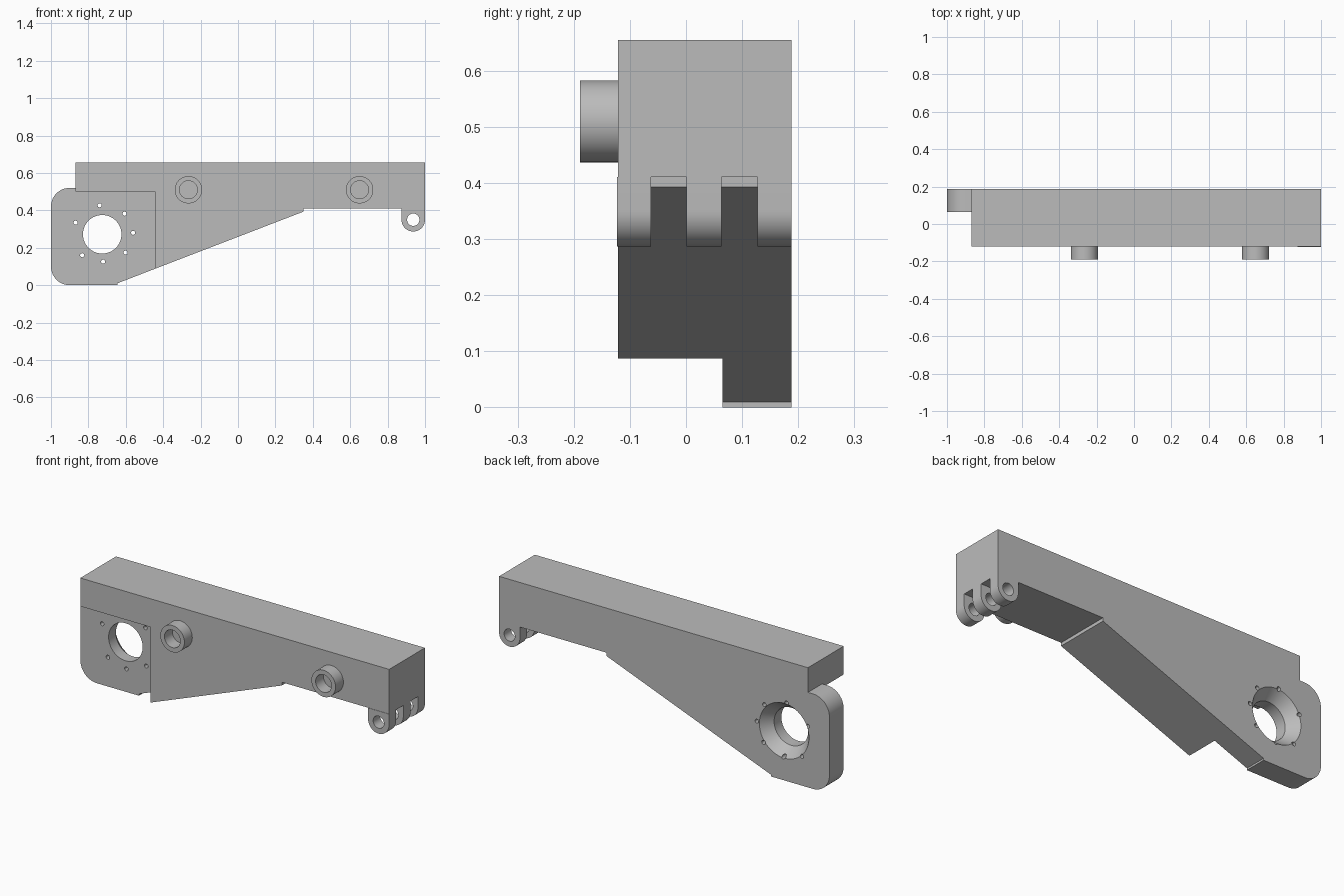
import bpy, bmesh, math
from mathutils import Matrix

if "Cube" in bpy.data.objects:
    bpy.data.objects.remove(bpy.data.objects["Cube"])

grey = bpy.data.materials.new("plain grey")
grey.diffuse_color = (0.5, 0.5, 0.5, 1)
grey.use_nodes = True
grey.node_tree.nodes["Principled BSDF"].inputs["Base Color"].default_value = grey.diffuse_color


def finish(name, bm):
    bmesh.ops.recalc_face_normals(bm, faces=bm.faces)
    me = bpy.data.meshes.new(name)
    bm.to_mesh(me)
    bm.free()
    me.materials.append(grey)
    ob = bpy.data.objects.new(name, me)
    bpy.context.collection.objects.link(ob)
    return ob


def prism(name, pts, y0, y1):
    """Extrude an x-z outline from y0 to y1."""
    bm = bmesh.new()
    face = bm.faces.new([bm.verts.new((x, y0, z)) for x, z in pts])
    ext = bmesh.ops.extrude_face_region(bm, geom=[face])
    verts = [v for v in ext["geom"] if isinstance(v, bmesh.types.BMVert)]
    bmesh.ops.translate(bm, verts=verts, vec=(0, y1 - y0, 0))
    return finish(name, bm)


def rod(name, x, z, y0, y1, r0, r1=None, sides=48):
    """Cylinder or cone along y."""
    bm = bmesh.new()
    m = Matrix.Translation((x, (y0 + y1) / 2, z)) @ Matrix.Rotation(-math.pi / 2, 4, 'X')
    bmesh.ops.create_cone(bm, cap_ends=True, segments=sides, radius1=r0,
                          radius2=r0 if r1 is None else r1, depth=y1 - y0, matrix=m)
    return finish(name, bm)


def cut(ob, cutter):
    mod = ob.modifiers.new("cut", 'BOOLEAN')
    mod.operation, mod.solver, mod.object = 'DIFFERENCE', 'EXACT', cutter
    bpy.context.view_layer.objects.active = ob
    bpy.ops.object.modifier_apply(modifier=mod.name)
    bpy.data.objects.remove(cutter)


def arc(cx, cz, r, a0, a1, n=12):
    return [(cx + r * math.cos(math.radians(a0 + (a1 - a0) * i / n)),
             cz + r * math.sin(math.radians(a0 + (a1 - a0) * i / n))) for i in range(n + 1)]


FRONT, BACK, PLATE = -0.121, 0.188, 0.065

# arm body with rounded mounting plate end
outline = [(-0.87, 0.655), (1, 0.655), (1, 0.411), (0.35, 0.411), (0.35, 0.393),
           (-0.645, 0.01), (-0.645, 0)]
outline += arc(-0.9, 0.1, 0.1, 270, 180) + arc(-0.9, 0.42, 0.1, 180, 90) + [(-0.87, 0.52)]
body = prism("arm_body", outline, FRONT, BACK)

# pocket in front of the mounting plate
cut(body, prism("pocket", [(-1.1, -0.1), (-0.445, -0.1), (-0.445, 0.5), (-0.87, 0.5),
                           (-0.87, 0.6), (-1.1, 0.6)], -0.3, PLATE))

# large bore with a flared rear
CX, CZ = -0.726, 0.272
cut(body, rod("bore", CX, CZ, 0, 0.3, 0.103, sides=64))
cut(body, rod("flare", CX, CZ, 0.128, 0.198, 0.103, 0.158, 64))

# ring of screw holes
for x, z in [(-0.74, 0.427), (-0.606, 0.382), (-0.561, 0.28), (-0.601, 0.174),
             (-0.721, 0.126), (-0.833, 0.16), (-0.868, 0.334)]:
    cut(body, rod("screw_hole", x, z, 0, 0.3, 0.011, sides=16))
parts = [body]

# hollow bosses on the front
for i, x in enumerate((-0.265, 0.65)):
    boss = rod(f"boss_{i + 1}", x, 0.51, -0.189, FRONT, 0.073)
    cut(boss, rod("boss_hole", x, 0.51, -0.3, 0, 0.048))
    parts.append(boss)

# hinge lugs under the right end
for i, (y0, y1) in enumerate(((-0.123, -0.062), (0.001, 0.063), (0.127, BACK))):
    lug = prism(f"hinge_lug_{i + 1}",
                [(1, 0.411), (0.874, 0.411)] + arc(0.937, 0.35, 0.063, 180, 360, 24), y0, y1)
    cut(lug, rod("lug_hole", 0.937, 0.35, -0.3, 0.3, 0.033, sides=32))
    parts.append(lug)

# smooth round walls, keep hard edges
for ob in parts:
    bpy.ops.object.select_all(action='DESELECT')
    ob.select_set(True)
    bpy.context.view_layer.objects.active = ob
    bpy.ops.object.shade_smooth_by_angle(angle=math.radians(25))
